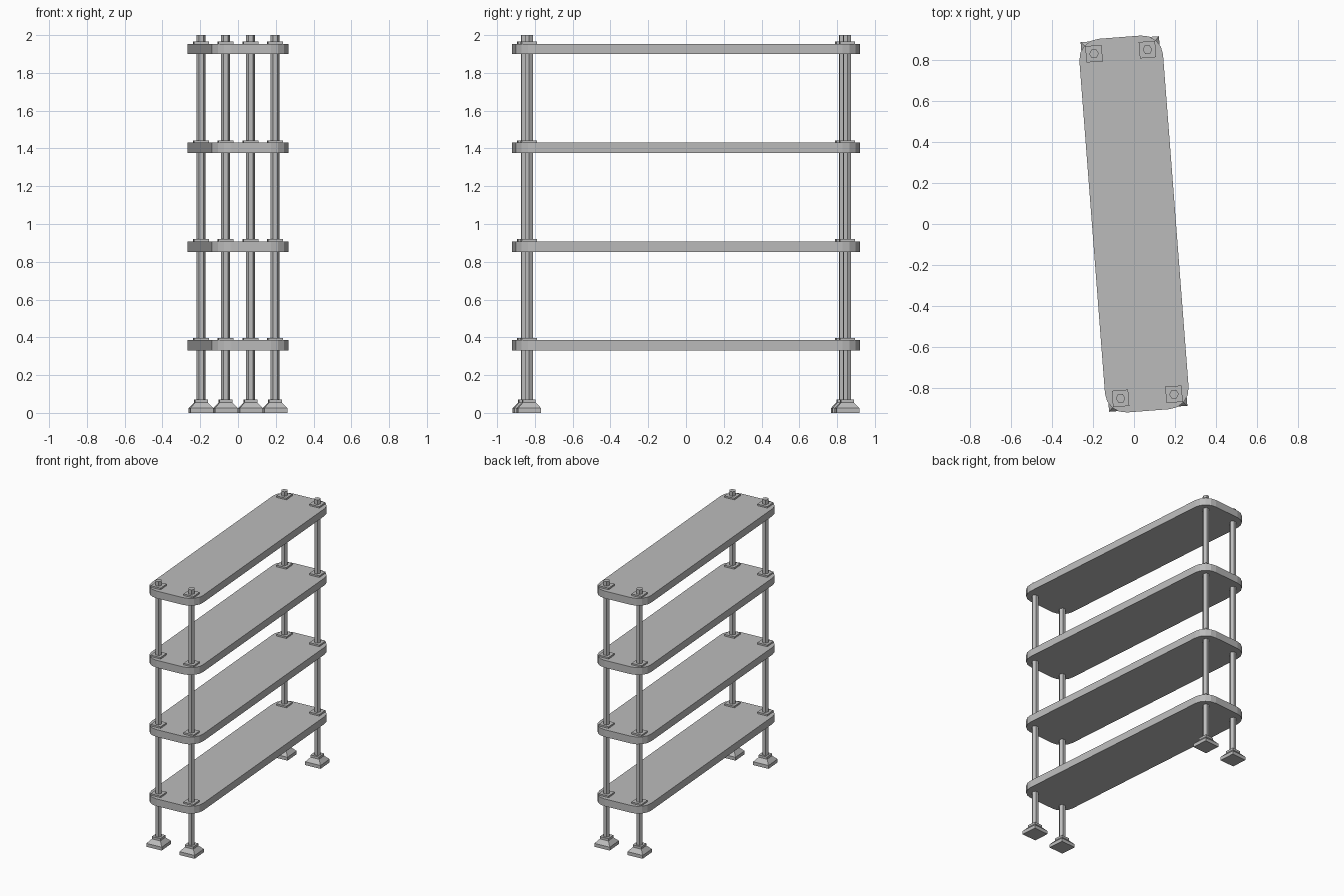
import bpy, bmesh, math
from mathutils import Matrix

cube = bpy.data.objects.get("Cube")
if cube:
    bpy.data.objects.remove(cube, do_unlink=True)

TURN = Matrix.Rotation(math.radians(4.4), 4, 'Z')
POST_X, POST_Y = 0.131, 0.845
SHELF_BOTTOMS = [0.33 + 0.523 * i for i in range(4)]
THICK = 0.055

grey = bpy.data.materials.new("light grey metal")
grey.use_nodes = True
grey.diffuse_color = (0.5, 0.5, 0.5, 1)
grey.node_tree.nodes["Principled BSDF"].inputs["Base Color"].default_value = grey.diffuse_color


def loft(name, rings, location):
    """Skin a stack of (outline, height) rings into a closed solid."""
    bm = bmesh.new()
    loops = [[bm.verts.new((x, y, z)) for x, y in outline] for outline, z in rings]
    n = len(loops[0])
    for low, high in zip(loops, loops[1:]):
        for i in range(n):
            j = (i + 1) % n
            bm.faces.new((low[i], low[j], high[j], high[i]))
    bm.faces.new(reversed(loops[0]))
    bm.faces.new(loops[-1])
    mesh = bpy.data.meshes.new(name)
    bm.to_mesh(mesh)
    bm.free()
    mesh.materials.append(grey)
    obj = bpy.data.objects.new(name, mesh)
    obj.matrix_world = TURN @ Matrix.Translation(location)
    bpy.context.collection.objects.link(obj)
    return obj


def polygon(radius, sides, start=0):
    return [(radius * math.cos(start + math.tau * i / sides),
             radius * math.sin(start + math.tau * i / sides)) for i in range(sides)]


def square(half):
    return polygon(half * math.sqrt(2), 4, math.pi / 4)


def rounded_rectangle(hx, hy, radius, steps):
    points = []
    for k, (sx, sy) in enumerate([(1, 1), (-1, 1), (-1, -1), (1, -1)]):
        for i in range(steps + 1):
            a = math.pi / 2 * (k + i / steps)
            points.append((sx * (hx - radius) + radius * math.cos(a),
                           sy * (hy - radius) + radius * math.sin(a)))
    return points


# Shelf boards with rounded corners
board = rounded_rectangle(0.205, 0.916, 0.1, 4)
for number, z in enumerate(SHELF_BOTTOMS, 1):
    loft(f"shelf_{number}", [(board, 0), (board, THICK)], (0, 0, z))

# Posts, flared feet and the square collars resting on each shelf
for side, sx in (("right", -1), ("left", 1)):
    for end, sy in (("front", -1), ("back", 1)):
        corner = f"{end}_{side}"
        x, y = sx * POST_X, sy * POST_Y
        hexagon = polygon(0.0235, 6)
        loft(f"{corner}_post", [(hexagon, 0.05), (hexagon, 2)], (x, y, 0))
        loft(f"{corner}_foot", [(square(0.061), 0), (square(0.061), 0.025),
                                (square(0.034), 0.055), (square(0.034), 0.072)], (x, y, 0))
        for number, z in enumerate(SHELF_BOTTOMS, 1):
            loft(f"{corner}_collar_{number}",
                 [(square(0.04), 0), (square(0.04), 0.012)], (x, y, z + THICK))
